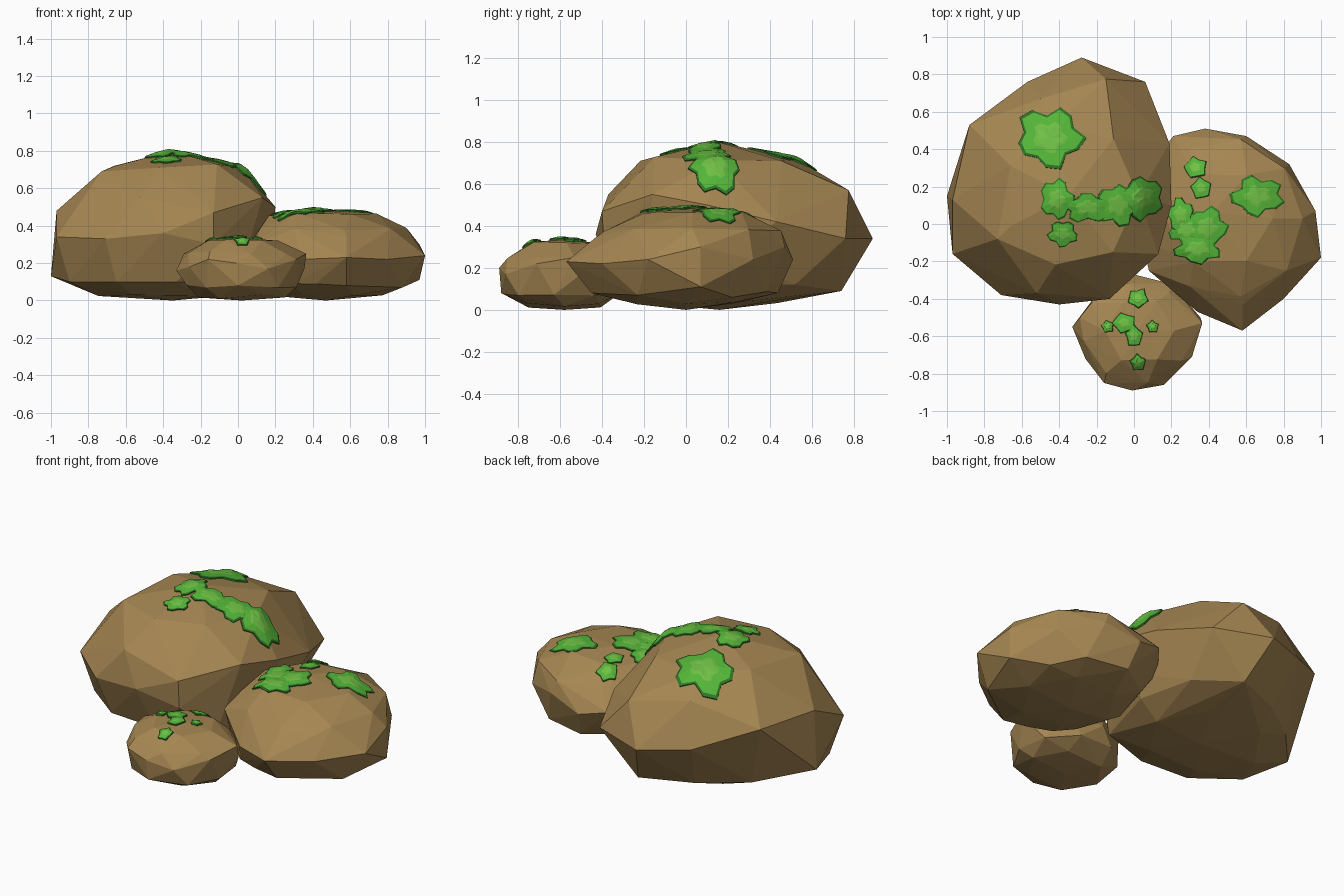
import bpy, bmesh, math, random
from mathutils import Vector
from mathutils.bvhtree import BVHTree

random.seed(7)


def material(name, rgb):
    m = bpy.data.materials.new(name)
    m.diffuse_color = (*rgb, 1)
    return m


STONE = material("stone_brown", (0.38, 0.24, 0.085))
MOSS = [material("moss_edge", (0.03, 0.19, 0.02)),
        material("moss_green", (0.09, 0.47, 0.04)),
        material("moss_light", (0.16, 0.53, 0.06))]


def finish(bm, name, mats):
    bmesh.ops.recalc_face_normals(bm, faces=bm.faces)
    me = bpy.data.meshes.new(name)
    bm.to_mesh(me)
    bm.free()
    for m in mats:
        me.materials.append(m)
    bpy.context.collection.objects.link(bpy.data.objects.new(name, me))


def rock(name, girth, rings, poles):
    """Faceted boulder: hull of a hand-placed girth, jittered rings and two poles.
    ring = (cx, cy, rx, ry, z, corners, phase in degrees)"""
    pts = [Vector(p) for p in list(girth) + list(poles)]
    for cx, cy, rx, ry, z, n, phase in rings:
        for i in range(n):
            a = math.radians(phase) + math.tau * i / n
            k = random.uniform(0.96, 1.02)
            pts.append(Vector((cx + rx * k * math.cos(a), cy + ry * k * math.sin(a),
                               z + random.uniform(-0.012, 0.012))))
    bm = bmesh.new()
    for p in pts:
        bm.verts.new(p)
    bmesh.ops.convex_hull(bm, input=bm.verts[:])
    bmesh.ops.delete(bm, geom=[v for v in bm.verts if not v.link_faces], context='VERTS')
    bm.normal_update()
    tree = BVHTree.FromBMesh(bm)
    finish(bm, name, [STONE])
    return tree


def moss(name, tree, patches):
    """Ragged leafy pads draped over a rock. patch = (x, y, rx, ry)"""
    bm = bmesh.new()

    def drape(x, y, lift):
        hit, nrm, _, _ = tree.ray_cast(Vector((x, y, 5)), Vector((0, 0, -1)))
        if hit is None:
            hit, nrm, _, _ = tree.find_nearest(Vector((x, y, 0.3)))
        return hit + nrm * lift

    for cx, cy, rx, ry in patches:
        n = 10 if max(rx, ry) < 0.08 else 15
        spin = random.uniform(0, math.tau)
        step = 2 if n == 10 else 3
        edge = [(0.78 if i % step == 0 else 1.03) * random.uniform(0.9, 1.07) for i in range(n)]
        extra = random.uniform(0, 0.003)
        loops = []
        # foot, rim, shoulder and raised light heart
        for scale, lift in ((1.0, -0.006), (1.0, 0.005), (0.9, 0.009), (0.5, 0.012), (0.38, 0.014)):
            loop = []
            for i in range(n):
                a = spin + math.tau * i / n
                r = edge[i] * scale
                loop.append(bm.verts.new(drape(cx + rx * r * math.cos(a),
                                               cy + ry * r * math.sin(a), lift + extra)))
            loops.append(loop)
        for k, slot in enumerate((0, 0, 1, 2)):
            lo, hi = loops[k], loops[k + 1]
            for i in range(n):
                j = (i + 1) % n
                bm.faces.new((lo[i], lo[j], hi[j], hi[i])).material_index = slot
        tip = bm.verts.new(drape(cx, cy, 0.015 + extra))
        for i in range(n):
            bm.faces.new((loops[-1][i], loops[-1][(i + 1) % n], tip)).material_index = 2
    finish(bm, name, MOSS)


# Large boulder
large = rock("large_rock",
    [(-0.28, 0.89, 0.34), (0.06, 0.76, 0.34), (0.19, 0.43, 0.42), (0.20, 0.10, 0.50),
     (0.13, -0.16, 0.55), (-0.13, -0.40, 0.47), (-0.13, -0.39, 0.30), (-0.40, -0.43, 0.36),
     (-0.71, -0.38, 0.33), (-0.97, -0.16, 0.34), (-0.97, 0.13, 0.48), (-1.0, 0.15, 0.13),
     (-0.88, 0.53, 0.49), (-0.57, 0.76, 0.37), (-0.15, 0.775, 0.57), (-0.52, -0.37, 0.55),
     (-0.73, -0.08, 0.69), (0.17, 0.20, 0.25), (-0.50, 0.67, 0.62),
     # underside rim
     (-0.19, 0.74, 0.09), (-0.49, 0.62, 0.09), (-0.75, 0.43, 0.09), (-0.90, -0.12, 0.10),
     (-0.65, -0.31, 0.10), (-0.33, -0.33, 0.10), (0.0, -0.22, 0.10), (0.10, 0.18, 0.12),
     (0.02, 0.52, 0.12)],
    [(-0.34, 0.15, 0.37, 0.39, 0.72, 7, 0),
     (-0.38, 0.16, 0.36, 0.32, 0.035, 6, 0)],
    [(-0.35, 0.15, 0.80), (-0.35, 0.16, 0.0)])

# Medium boulder
medium = rock("medium_rock",
    [(0.38, 0.51, 0.24), (0.60, 0.47, 0.30), (0.83, 0.32, 0.24), (0.97, 0.07, 0.30),
     (1.0, -0.18, 0.24), (0.80, -0.40, 0.22), (0.58, -0.57, 0.23), (0.34, -0.47, 0.22),
     (0.08, -0.25, 0.30), (0.02, 0.02, 0.25), (0.08, 0.30, 0.24), (0.21, 0.47, 0.28),
     (0.58, -0.43, 0.345),
     # underside rim
     (0.97, 0.07, 0.11), (0.88, -0.23, 0.07), (0.58, -0.45, 0.08), (0.80, 0.22, 0.06),
     (0.28, -0.38, 0.09)],
    [(0.50, 0.03, 0.41, 0.43, 0.38, 9, 0),
     (0.46, 0.03, 0.29, 0.27, 0.462, 6, 0),
     (0.48, 0.00, 0.38, 0.44, 0.085, 9, 20),
     (0.48, 0.00, 0.29, 0.28, 0.033, 6, 0)],
    [(0.42, 0.06, 0.487), (0.47, 0.0, 0.0)])

# Small boulder
small = rock("small_rock",
    [(-0.33, -0.55, 0.16), (-0.26, -0.72, 0.18), (-0.16, -0.85, 0.22), (-0.01, -0.89, 0.20),
     (0.16, -0.86, 0.17), (0.31, -0.71, 0.22), (0.365, -0.53, 0.25), (0.355, -0.50, 0.17),
     (0.20, -0.32, 0.20), (0.0, -0.27, 0.18), (-0.18, -0.35, 0.20), (-0.29, -0.50, 0.25),
     (0.0, -0.88, 0.08)],
    [(0.02, -0.58, 0.30, 0.27, 0.255, 8, 10),
     (0.03, -0.57, 0.19, 0.18, 0.32, 6, 0),
     (0.02, -0.58, 0.31, 0.29, 0.08, 9, 30),
     (0.02, -0.58, 0.24, 0.20, 0.02, 6, 0)],
    [(0.02, -0.57, 0.335), (0.02, -0.58, 0.0)])

# Moss pads on each boulder
moss("large_rock_moss", large,
     [(-0.45, 0.46, 0.18, 0.165), (-0.41, 0.13, 0.09, 0.11), (-0.25, 0.09, 0.13, 0.08),
      (-0.09, 0.10, 0.11, 0.11), (0.04, 0.14, 0.11, 0.12), (-0.38, -0.05, 0.08, 0.07)])
moss("medium_rock_moss", medium,
     [(0.33, 0.30, 0.065, 0.06), (0.36, 0.19, 0.06, 0.06), (0.25, 0.05, 0.07, 0.09),
      (0.28, -0.03, 0.10, 0.09), (0.39, -0.02, 0.11, 0.11), (0.34, -0.13, 0.13, 0.08),
      (0.66, 0.15, 0.14, 0.11)])
moss("small_rock_moss", small,
     [(0.02, -0.40, 0.06, 0.055), (-0.05, -0.53, 0.07, 0.06), (0.0, -0.60, 0.05, 0.06),
      (-0.14, -0.55, 0.035, 0.035), (0.10, -0.55, 0.035, 0.035), (0.02, -0.74, 0.045, 0.045)])
